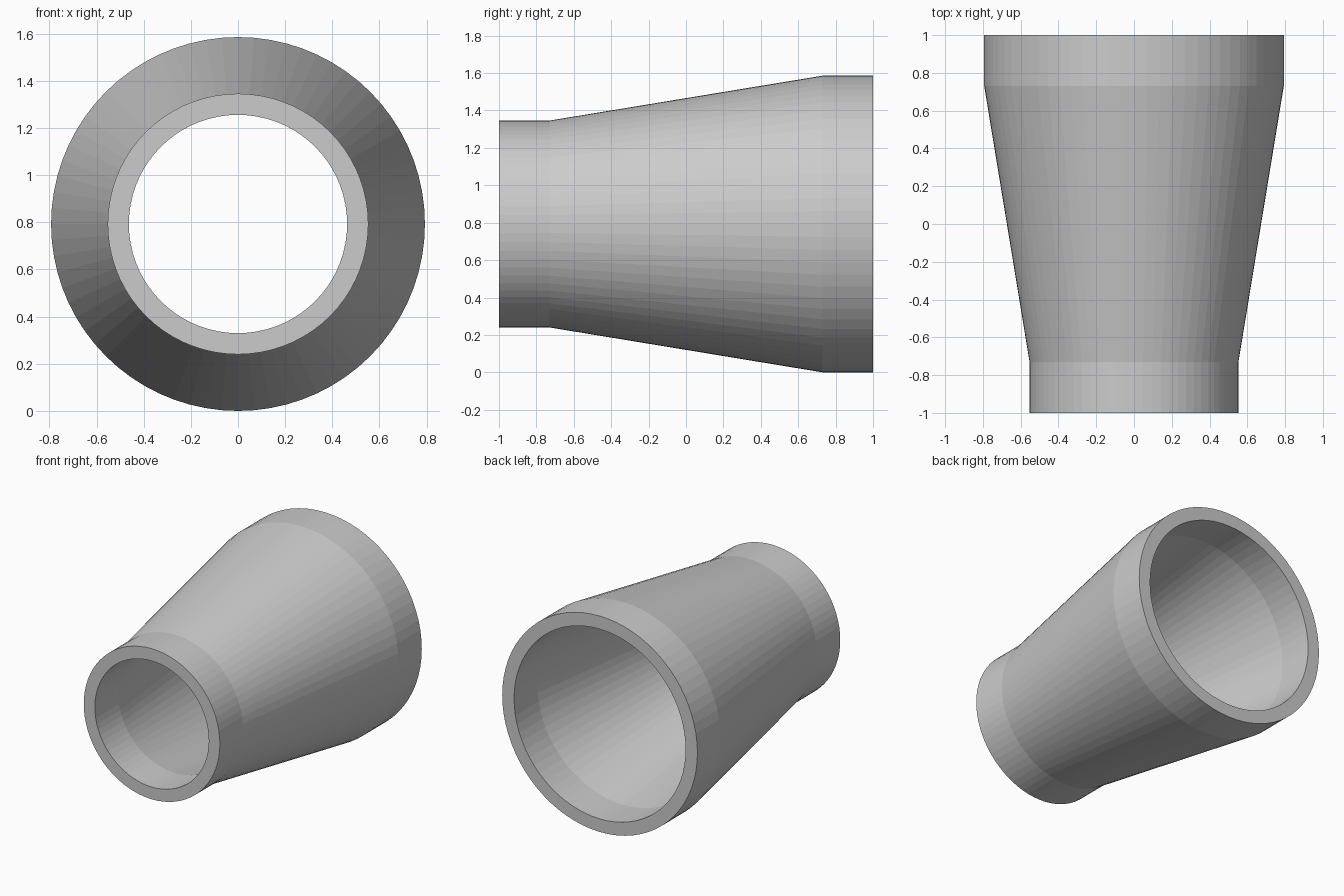
import bpy, bmesh
from math import cos, sin, tau

if "Cube" in bpy.data.objects:
    bpy.data.objects.remove(bpy.data.objects["Cube"])

SIDES = 72
CENTRE_Z = 0.793

# Closed wall cross-section as (radius, y): outer skin, then the bore back again
PROFILE = [(0.553, -1.0), (0.553, -0.73), (0.793, 0.73), (0.793, 1.0),
           (0.697, 1.0), (0.697, 0.73), (0.463, -0.73), (0.463, -1.0)]

bm = bmesh.new()
rings = [[bm.verts.new((r * cos(tau * i / SIDES), y, CENTRE_Z + r * sin(tau * i / SIDES)))
          for i in range(SIDES)] for r, y in PROFILE]

# Bridge each ring to the next, closing the wall at both ends
for k, ring in enumerate(rings):
    nxt = rings[(k + 1) % len(rings)]
    for i in range(SIDES):
        j = (i + 1) % SIDES
        bm.faces.new((ring[i], ring[j], nxt[j], nxt[i]))
bmesh.ops.recalc_face_normals(bm, faces=bm.faces[:])

# Pipe reducer
mesh = bpy.data.meshes.new("pipe_reducer")
bm.to_mesh(mesh)
bm.free()
bpy.context.collection.objects.link(bpy.data.objects.new("pipe_reducer", mesh))
